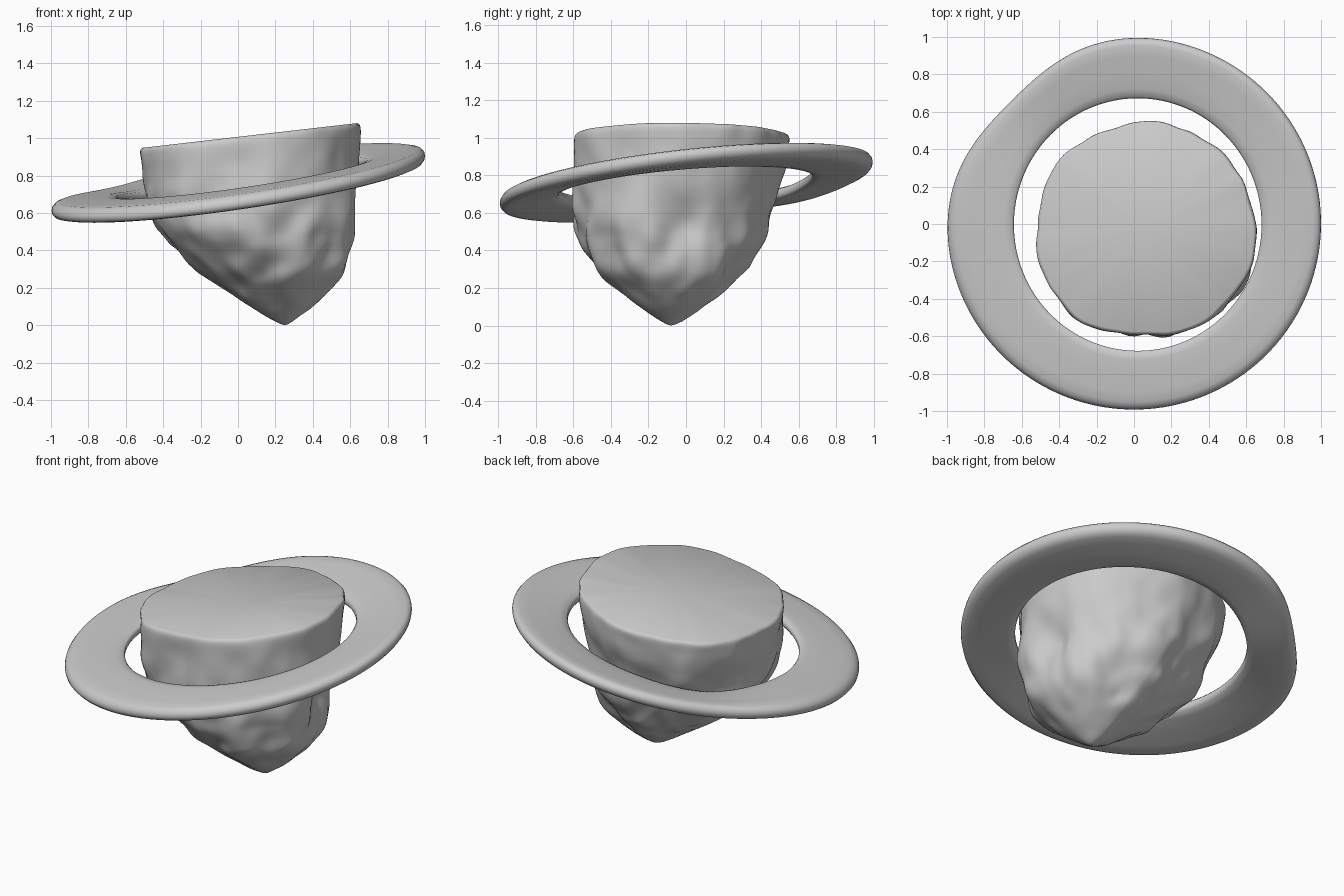
import bpy, math
from mathutils import noise, Vector

if "Cube" in bpy.data.objects:
    bpy.data.objects.remove(bpy.data.objects["Cube"])


def make_object(name, verts, faces, angle):
    mesh = bpy.data.meshes.new(name)
    mesh.from_pydata(verts, [], faces)
    mesh.update()
    ob = bpy.data.objects.new(name, mesh)
    bpy.context.collection.objects.link(ob)
    bpy.ops.object.select_all(action='DESELECT')
    bpy.context.view_layer.objects.active = ob
    ob.select_set(True)
    bpy.ops.object.shade_smooth_by_angle(angle=math.radians(angle))
    return ob


def bridge(rows, n, wrap=False):
    # Quads between successive closed rows of n vertices
    count = rows if wrap else rows - 1
    return [(r * n + i, r * n + (i + 1) % n,
             ((r + 1) % rows) * n + (i + 1) % n, ((r + 1) % rows) * n + i)
            for r in range(count) for i in range(n)]


# Floating rock: z, then the extents (xmin, xmax, ymin, ymax) at that height
SECTIONS = [
    (0.00, 0.24, 0.26, -0.09, -0.07),
    (0.03, 0.18, 0.31, -0.15, 0.00),
    (0.10, 0.06, 0.39, -0.25, 0.09),
    (0.17, -0.05, 0.48, -0.34, 0.18),
    (0.28, -0.19, 0.56, -0.455, 0.29),
    (0.40, -0.31, 0.59, -0.53, 0.385),
    (0.53, -0.43, 0.605, -0.55, 0.43),
    (0.70, -0.49, 0.63, -0.585, 0.49),
    (0.85, -0.51, 0.645, -0.59, 0.54),
    (0.97, -0.515, 0.66, -0.595, 0.55),
    (1.007, -0.515, 0.66, -0.595, 0.55),
]


def linear(z):
    z = min(max(z, 0), 1.007)
    for a, b in zip(SECTIONS, SECTIONS[1:]):
        if z <= b[0]:
            f = (z - a[0]) / (b[0] - a[0])
            return [p + (q - p) * f for p, q in zip(a[1:], b[1:])]


def section(z):
    # Average over a short window so the profile has no creases
    w = min(0.05, z)
    samples = [linear(z + w * k / 4) for k in range(-4, 5)]
    return [sum(col) / 9 for col in zip(*samples)]


N = 128
heights = [0.006 + 0.964 * i / 60 for i in range(61)] + [0.983, 0.995, 1.002, 1.007]
ROUNDING = {0.983: 0.001, 0.995: 0.004, 1.002: 0.010, 1.007: 0.018}
verts = []
for z in heights:
    x0, x1, y0, y1 = section(z)
    cx, cy, rx, ry = (x0 + x1) / 2, (y0 + y1) / 2, (x1 - x0) / 2, (y1 - y0) / 2
    amp = min(1, z / 0.2) * (0.06 if z < 0.5 else max(0.022, 0.06 - (z - 0.5) * 0.12))
    low = min(1, z / 0.2)
    skew = 0.03 * low * min(1, max(0, (1.0 - z) / 0.4))
    for i in range(N):
        t = 2 * math.pi * i / N
        c, s = math.cos(t), math.sin(t)
        k = (abs(c) ** 2.12 + abs(s) ** 2.12) ** (-1 / 2.12)
        p = Vector((cx + rx * c * k, cy + ry * s * k, z * 0.75))
        # Broad chiselled lumps plus finer roughness
        d = amp * noise.noise(p * 3.6 + Vector((4, 1, 7)))
        d += 0.45 * amp * noise.noise(p * 8.5 + Vector((2, 9, 3)))
        # Fuller front right and front left, leaner at the back, rounded rim
        side = math.copysign(1, c)
        d += skew * max(0, -math.sin(2 * t)) * side
        d -= 0.025 * low * max(0, math.sin(2 * t)) * side
        d -= ROUNDING.get(z, 0)
        x, y = p.x + d * c, p.y + d * s
        # Slanted top
        verts.append((x, y, z + 0.115 * x * max(0, (z - 0.6) / 0.407)))
faces = bridge(len(heights), N)
# Flat top and pointed tip
top = (len(heights) - 1) * N
tip = len(verts)
verts += [(0.25, -0.08, 0.0), (0.06, -0.02, 1.007 + 0.115 * 0.06)]
faces += [(tip, (i + 1) % N, i) for i in range(N)]
faces += [(tip + 1, top + i, top + (i + 1) % N) for i in range(N)]
make_object("floating_rock", verts, faces, 50)

# Tilted ring: cross-section as (fraction from inner to outer edge, height)
PROFILE = [(0.0, -0.012), (0.03, -0.026), (0.15, -0.033), (0.4, -0.038),
           (0.7, -0.042), (0.87, -0.041), (0.95, -0.033), (0.99, -0.016),
           (1.0, 0.0), (0.99, 0.016), (0.95, 0.033), (0.87, 0.041),
           (0.7, 0.040), (0.4, 0.036), (0.15, 0.032), (0.03, 0.024), (0.0, 0.012)]
M, K = 160, len(PROFILE)
verts = []
for i in range(M):
    t = 2 * math.pi * i / M
    c, s = math.cos(t), math.sin(t)
    # Outer edge is flattened and bent down at the back left
    dent = math.exp(-((t - 0.75 * math.pi) / 0.45) ** 2)
    outer = 0.995 - 0.07 * dent
    ax, ay = 0.02 + 0.662 * c, -0.003 + 0.675 * s
    bx, by = outer * c * 1.005, outer * s + 0.003
    for f, h in PROFILE:
        x, y = ax + (bx - ax) * f, ay + (by - ay) * f
        # The inner edge tilts a little less than the outer edge
        z = 0.76 + 0.145 * x + 0.11 * y - 0.035 * ay * (1 - f)
        verts.append((x, y, z + h - 0.03 * dent))
make_object("tilted_ring", verts, bridge(M, K, wrap=True), 60)
